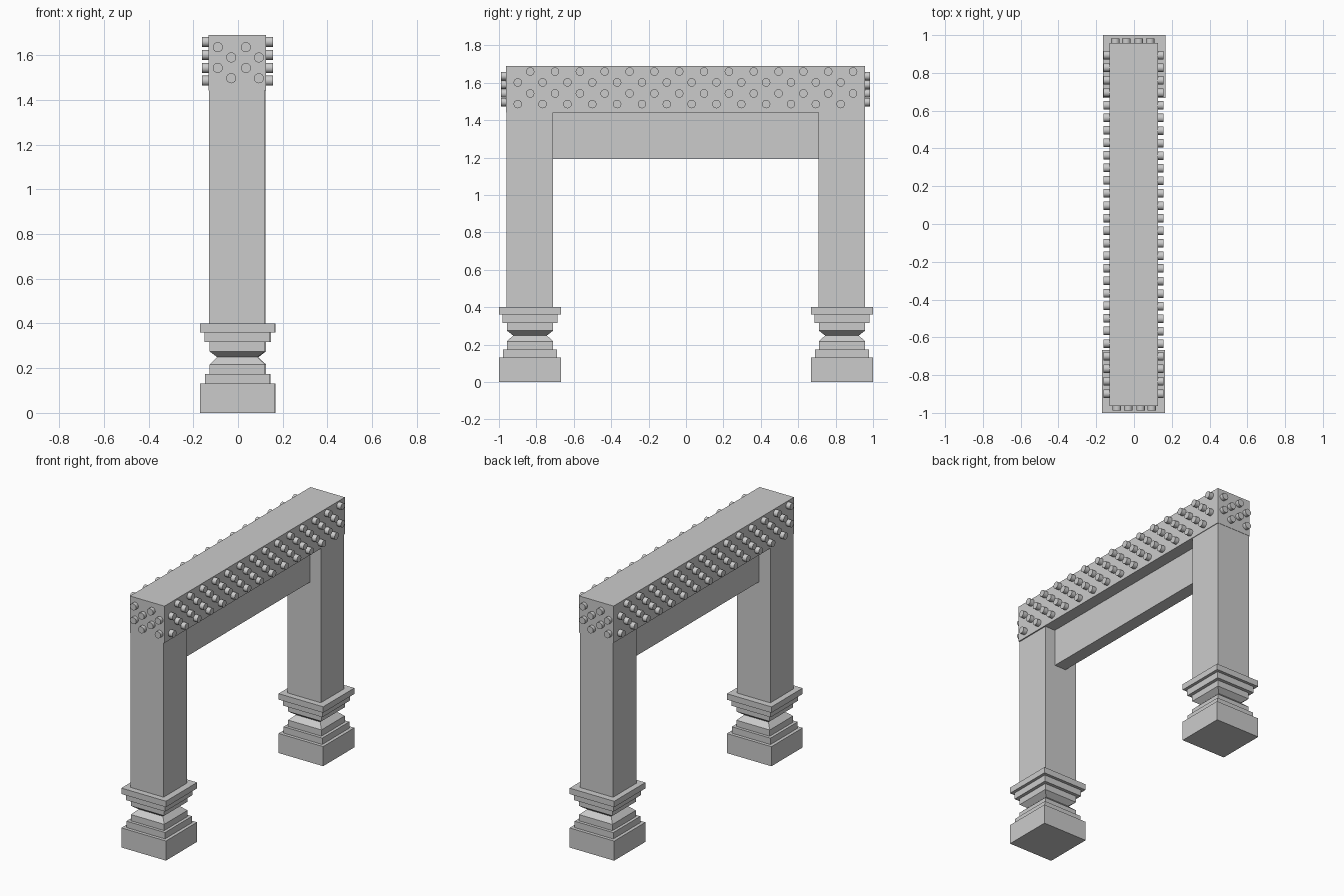
import bpy, bmesh, math
from mathutils import Matrix, Vector

if "Cube" in bpy.data.objects:
    bpy.data.objects.remove(bpy.data.objects["Cube"])

stone = bpy.data.materials.new("light grey stone")
stone.diffuse_color = (0.6, 0.6, 0.6, 1)
stone.use_nodes = True
stone.node_tree.nodes["Principled BSDF"].inputs["Base Color"].default_value = stone.diffuse_color


def finish(name, bm):
    bmesh.ops.recalc_face_normals(bm, faces=bm.faces)
    me = bpy.data.meshes.new(name)
    bm.to_mesh(me)
    bm.free()
    me.materials.append(stone)
    ob = bpy.data.objects.new(name, me)
    bpy.context.collection.objects.link(ob)
    return ob


def box(name, x0, x1, y0, y1, z0, z1):
    bm = bmesh.new()
    m = Matrix.Translation(((x0 + x1) / 2, (y0 + y1) / 2, (z0 + z1) / 2))
    bmesh.ops.create_cube(bm, size=1, matrix=m @ Matrix.Diagonal((x1 - x0, y1 - y0, z1 - z0, 1)))
    return finish(name, bm)


def square_loft(name, cx, cy, profile):
    """Stack square rings given as (half width, height) into one closed solid."""
    bm = bmesh.new()
    rings = [[bm.verts.new((cx + sx * h, cy + sy * h, z))
              for sx, sy in ((-1, -1), (1, -1), (1, 1), (-1, 1))] for h, z in profile]
    for a, b in zip(rings, rings[1:]):
        for i in range(4):
            j = (i + 1) % 4
            bm.faces.new((a[i], a[j], b[j], b[i]))
    bm.faces.new(rings[0][::-1])
    bm.faces.new(rings[-1])
    return finish(name, bm)


# Stepped pedestals with a pinched neck
pedestal = [(0.166, 0), (0.166, 0.132), (0.144, 0.132), (0.144, 0.175),
            (0.124, 0.175), (0.124, 0.217), (0.09, 0.249), (0.124, 0.275),
            (0.124, 0.317), (0.146, 0.317), (0.146, 0.36), (0.166, 0.36), (0.166, 0.4)]
for side, cx, cy in (("front", -0.003, -0.834), ("back", 0.001, 0.834)):
    square_loft(side + "_pedestal", cx, cy, pedestal)
    # Plain square posts
    square_loft(side + "_post", cx - 0.003, cy - 0.002, [(0.124, 0.4), (0.124, 1.442)])

# Top beam and the thin panel hanging under it
box("top_beam", -0.131, 0.126, -0.963, 0.958, 1.442, 1.69)
box("hanging_panel", -0.045, 0.042, -0.714, 0.71, 1.192, 1.442)

# Round studs in zigzag columns on all four beam faces
cx, cy = -0.0025, -0.0025


def studs(name, angle, dist, length, columns, z_high, z_low):
    """Studs facing +x, turned about the beam centre; columns alternate low and high."""
    bm = bmesh.new()
    turn = Matrix.Translation((cx, cy, 0)) @ Matrix.Rotation(angle, 4, 'Z')
    for i, u in enumerate(columns):
        for z in (z_high if i % 2 else z_low):
            m = turn @ Matrix.Translation((dist + length / 2 - 0.005, u, z)) \
                @ Matrix.Rotation(math.pi / 2, 4, 'Y')
            bmesh.ops.create_cone(bm, cap_ends=True, segments=16, radius1=0.0225,
                                  radius2=0.0225, depth=length + 0.01, matrix=m)
    ob = finish(name, bm)
    bpy.context.view_layer.objects.active = ob
    ob.select_set(True)
    bpy.ops.object.shade_smooth_by_angle(angle=math.radians(40))
    ob.select_set(False)


long_cols = [-0.897 + i * 0.0664 for i in range(28)]
end_cols = [-0.088, -0.028, 0.038, 0.096]
for name, angle in (("right_studs", 0), ("left_studs", math.pi)):
    studs(name, angle, 0.1285, 0.03, long_cols, (1.66, 1.543), (1.602, 1.486))
for name, angle in (("front_studs", -math.pi / 2), ("back_studs", math.pi / 2)):
    studs(name, angle, 0.9605, 0.025, end_cols, (1.59, 1.497), (1.636, 1.543))
